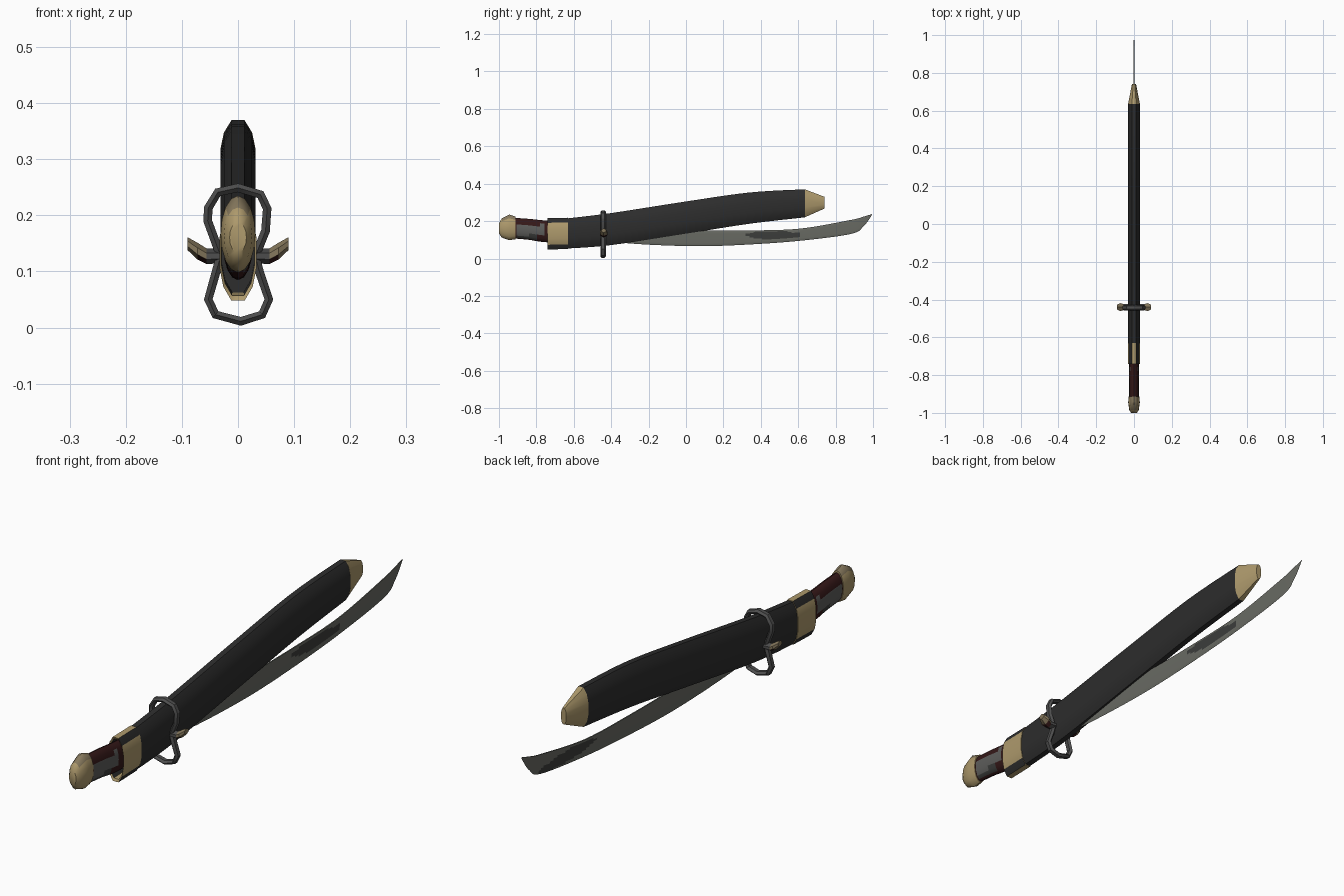
import bpy, bmesh, math

old = bpy.data.objects.get("Cube")
if old:
    bpy.data.objects.remove(old, do_unlink=True)


def material(name, r, g, b):
    m = bpy.data.materials.new(name)
    m.use_nodes = True
    m.diffuse_color = (r, g, b, 1)
    bsdf = m.node_tree.nodes["Principled BSDF"]
    bsdf.inputs["Base Color"].default_value = (r, g, b, 1)
    bsdf.inputs["Roughness"].default_value = 0.7
    return m


black = material("black lacquer", 0.026, 0.026, 0.026)
gold = material("gold", 0.42, 0.32, 0.15)
dull = material("dull brass", 0.24, 0.19, 0.11)
red = material("dark red", 0.035, 0.009, 0.009)
grey = material("grip grey", 0.11, 0.11, 0.105)
steel = material("blade steel", 0.14, 0.145, 0.125)
shade = material("dark steel", 0.045, 0.047, 0.044)
iron = material("guard iron", 0.075, 0.075, 0.075)


def finish(obj, mats, angle=40):
    for m in mats:
        obj.data.materials.append(m)
    bpy.ops.object.select_all(action="DESELECT")
    obj.select_set(True)
    bpy.context.view_layer.objects.active = obj
    bpy.ops.object.shade_smooth_by_angle(angle=math.radians(angle))
    return obj


def smooth_path(points, steps):
    """Catmull-Rom sampling of a list of tuples."""
    out = []
    for i in range(len(points) - 1):
        p0, p1 = points[max(i - 1, 0)], points[i]
        p2, p3 = points[i + 1], points[min(i + 2, len(points) - 1)]
        for s in range(steps):
            t = s / steps
            out.append(tuple(
                b + 0.5 * t * (c - a + t * (2 * a - 5 * b + 4 * c - d + t * (3 * (b - c) + d - a)))
                for a, b, c, d in zip(p0, p1, p2, p3)))
    return out + [points[-1]]


def loft(name, stations, half, mats, rule=None, caps=(True, True), angle=40):
    """Stations are (y, top, bottom, half width); half lists (width, height) from top to bottom."""
    outline = half + [(-w, h) for w, h in reversed(half) if w > 0]
    bm = bmesh.new()
    rings = []
    for y, top, bottom, width in stations:
        mid, tall = (top + bottom) / 2, (top - bottom) / 2
        rings.append([bm.verts.new((w * width, y, mid + h * tall)) for w, h in outline])
    n = len(outline)
    for a, b in zip(rings, rings[1:]):
        for i in range(n):
            bm.faces.new((a[i], a[(i + 1) % n], b[(i + 1) % n], b[i]))
    for ring, wanted in ((rings[0], caps[0]), (rings[-1], caps[1])):
        if wanted:
            bm.faces.new(ring)
    bmesh.ops.recalc_face_normals(bm, faces=bm.faces[:])
    if rule:
        for f in bm.faces:
            f.material_index = rule(f.calc_center_median())
    mesh = bpy.data.meshes.new(name)
    bm.to_mesh(mesh)
    bm.free()
    obj = bpy.data.objects.new(name, mesh)
    bpy.context.collection.objects.link(obj)
    return finish(obj, mats, angle)


# Scabbard: long curved body with narrow flat edges
case = [(0.36, 1), (0.8, 0.7), (1, 0.3), (1, -0.3), (0.8, -0.7), (0.36, -1)]
body = [(-0.64, 0.214, 0.053, 0.031), (-0.4, 0.243, 0.072, 0.031), (0, 0.305, 0.133, 0.031),
        (0.34, 0.353, 0.186, 0.031), (0.635, 0.37, 0.22, 0.031)]
loft("scabbard_body", smooth_path(body, 6), case, [black])
loft("scabbard_tip", [(0.635, 0.37, 0.22, 0.0315), (0.74, 0.33, 0.267, 0.011)], case, [gold])

# Collar with an open mouth; the inner wall is dark
collar = [(-0.6, 0.205, 0.065, 0.028), (-0.735, 0.207, 0.057, 0.029),
          (-0.74, 0.216, 0.048, 0.033), (-0.63, 0.218, 0.051, 0.033), (-0.63, 0.214, 0.055, 0.03)]
loft("scabbard_collar", collar, case, [gold, black],
     lambda c: int(abs(c.x) < 0.029 and c.y > -0.736 and 0.062 < c.z < 0.206 and c.y < -0.632),
     caps=(True, False))

# Grip: oval, dark red with grey side panels
oval = [(math.sin(math.pi * i / 8), math.cos(math.pi * i / 8)) for i in range(9)]
oval[0], oval[-1] = (0, 1), (0, -1)


def grip_rule(c):
    if abs(c.x) > 0.012 and -0.9 < c.y < -0.755:
        if 0.125 < c.z < 0.18:
            return 1
        if c.z < 0.125 and c.y < -0.8:
            return 2
    return 0


grip = [(-0.93, 0.218, 0.108, 0.025), (-0.84, 0.212, 0.1, 0.026),
        (-0.73, 0.202, 0.086, 0.026), (-0.46, 0.19, 0.085, 0.025)]
loft("grip", smooth_path(grip, 6), oval, [red, grey, shade], grip_rule)

# Pommel: rounded cap
pommel = [(-1.0, 0.188, 0.133, 0.015), (-0.985, 0.214, 0.112, 0.025),
          (-0.945, 0.235, 0.098, 0.031), (-0.912, 0.224, 0.103, 0.028)]
loft("pommel", pommel, oval, [gold, dull], lambda c: int(c.z > 0.205 and c.y > -0.98))


# Blade: thin wedge sweeping up to the tip, with a tarnished patch on each side
def blade_rule(c):
    centre, low = (0.47, 0.125) if c.x > 0 else (0.72, 0.14)
    reach = 0.15 if c.x > 0 else 0.17
    return int(((c.y - centre) / reach) ** 2 + ((c.z - low) / 0.022) ** 2 < 1)


blade = [(-0.48, 0.19, 0.095, 0.004), (-0.2, 0.16, 0.074, 0.004), (0.08, 0.15, 0.066, 0.004),
         (0.34, 0.15, 0.075, 0.004), (0.61, 0.16, 0.095, 0.004), (0.88, 0.206, 0.131, 0.003),
         (0.95, 0.224, 0.173, 0.002), (0.995, 0.238, 0.234, 0.0005)]
wedge = [(0.6, 1)] + [(1 - 0.5 * (i / 9) ** 2, 0.8 - 0.2 * i) for i in range(9)] + [(0, -1)]
loft("blade", smooth_path(blade, 12), wedge, [steel, shade], blade_rule)


# Guard: two faceted loops pinched at the middle
def guard_loop(name, points):
    curve = bpy.data.curves.new(name, "CURVE")
    curve.dimensions = "3D"
    curve.bevel_depth = 0.009
    curve.bevel_resolution = 1
    curve.use_fill_caps = True
    spline = curve.splines.new("POLY")
    spline.points.add(len(points) - 1)
    for p, (x, z) in zip(spline.points, points):
        p.co = (x, 0, z, 1)
    obj = bpy.data.objects.new(name, curve)
    obj.location.y = -0.443
    obj.scale.y = 1.7
    bpy.context.collection.objects.link(obj)
    bpy.context.view_layer.update()
    bpy.ops.object.select_all(action="DESELECT")
    obj.select_set(True)
    bpy.context.view_layer.objects.active = obj
    bpy.ops.object.convert(target="MESH")
    obj = bpy.context.view_layer.objects.active
    obj.data.materials.clear()
    finish(obj, [iron], 25)


guard_loop("guard_upper_loop", [(-0.03, 0.125), (-0.054, 0.19), (-0.053, 0.213), (-0.036, 0.241),
                                (0, 0.249), (0.04, 0.237), (0.052, 0.212), (0.049, 0.172), (0.03, 0.125)])
guard_loop("guard_lower_loop", [(-0.03, 0.13), (-0.036, 0.11), (-0.053, 0.05), (-0.04, 0.023),
                                (0.005, 0.011), (0.043, 0.023), (0.055, 0.05), (0.038, 0.1), (0.03, 0.13)])

# Guard prongs: small upturned leaves on both sides, plus their dark roots
leaf = [(0.056, 0.141, 0.113, 0.016), (0.072, 0.151, 0.121, 0.021), (0.09, 0.161, 0.138, 0.013)]
root = [(0.025, 0.14, 0.115, 0.018), (0.056, 0.141, 0.113, 0.016)]
diamond = [(0, 1), (1, 0.4), (1, -0.4), (0, -1)]
for side, turn in (("left", -1), ("right", 1)):
    for part, stations, mats in (("prong", leaf, [dull, red]), ("prong_root", root, [iron])):
        rule = (lambda c: int(c.z < 0.125)) if part == "prong" else None
        obj = loft(f"guard_{part}_{side}", stations, diamond, mats, rule, angle=20)
        obj.rotation_euler.z = turn * math.pi / 2
        obj.location.y = -0.44
